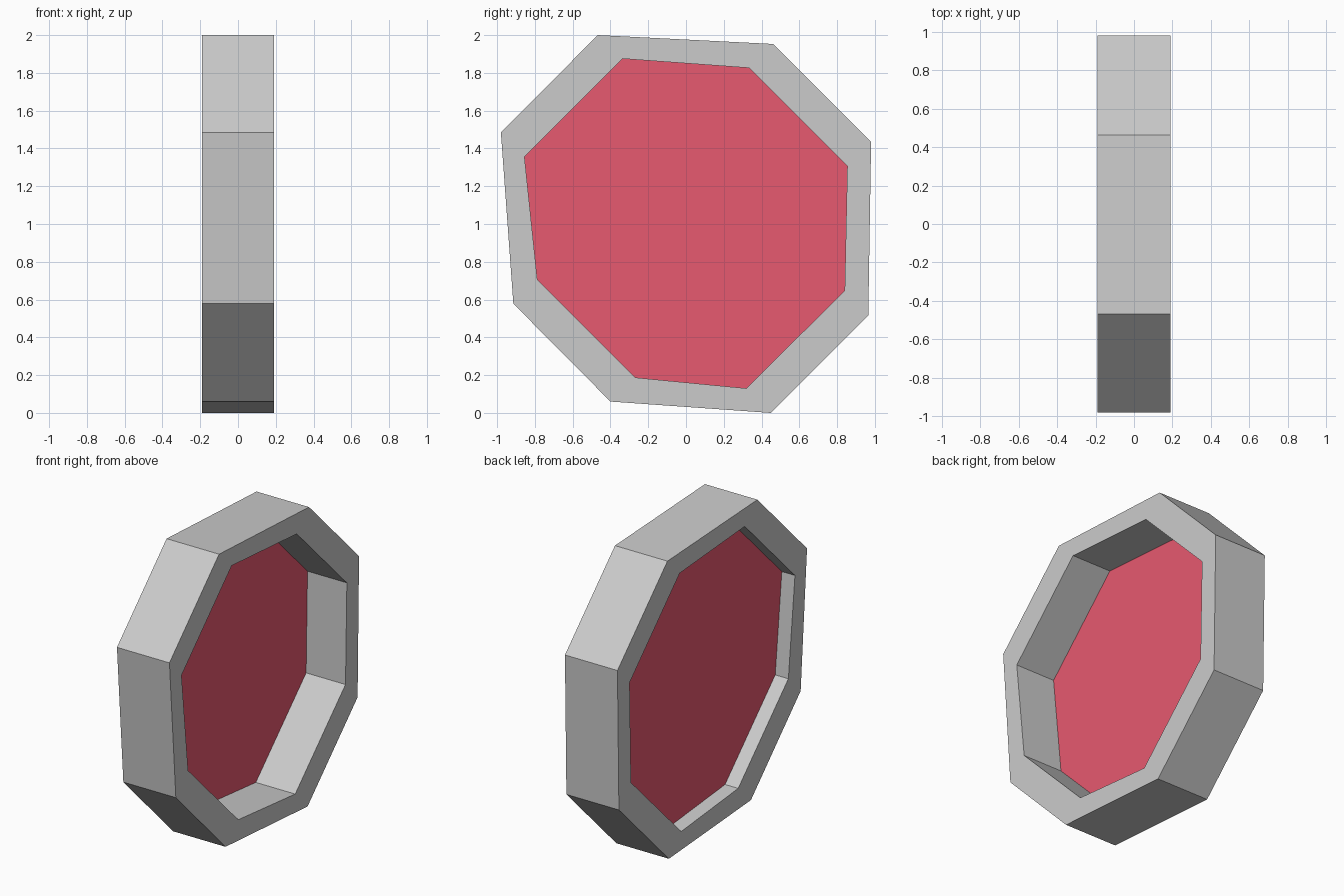
import bpy, bmesh

if "Cube" in bpy.data.objects:
    bpy.data.objects.remove(bpy.data.objects["Cube"])

HALF = 0.19       # half depth of the frame
PANEL_X = -0.095  # plane of the recessed panel

# Slightly irregular octagon profiles (y, z)
OUTER = [(-.467, 2.0), (.463, 1.953), (.98, 1.435), (.965, .517),
         (.448, 0), (-.40, .06), (-.914, .578), (-.98, 1.485)]
INNER = [(-.336, 1.875), (.336, 1.826), (.854, 1.308), (.84, .648),
         (.32, .13), (-.268, .187), (-.787, .706), (-.855, 1.356)]


def ring(bm, pts, x):
    return [bm.verts.new((x, y, z)) for y, z in pts]


def bridge(bm, a, b):
    n = len(a)
    for i in range(n):
        j = (i + 1) % n
        bm.faces.new((a[i], a[j], b[j], b[i]))


def make_object(name, bm):
    mesh = bpy.data.meshes.new(name)
    bm.to_mesh(mesh)
    bm.free()
    obj = bpy.data.objects.new(name, mesh)
    bpy.context.collection.objects.link(obj)
    return obj


# Frame: closed octagonal band
bm = bmesh.new()
loops = [ring(bm, OUTER, HALF), ring(bm, OUTER, -HALF),
         ring(bm, INNER, -HALF), ring(bm, INNER, HALF)]
for k in range(4):
    bridge(bm, loops[k], loops[(k + 1) % 4])
bmesh.ops.recalc_face_normals(bm, faces=bm.faces)
make_object("frame", bm)

# Panel: single red sheet facing +x
bm = bmesh.new()
bm.faces.new(ring(bm, INNER, PANEL_X)[::-1])
panel = make_object("panel", bm)
red = bpy.data.materials.new("red")
red.diffuse_color = (0.8, 0.1, 0.16, 1)
red.use_nodes = True
red.node_tree.nodes["Principled BSDF"].inputs["Base Color"].default_value = red.diffuse_color
panel.data.materials.append(red)
